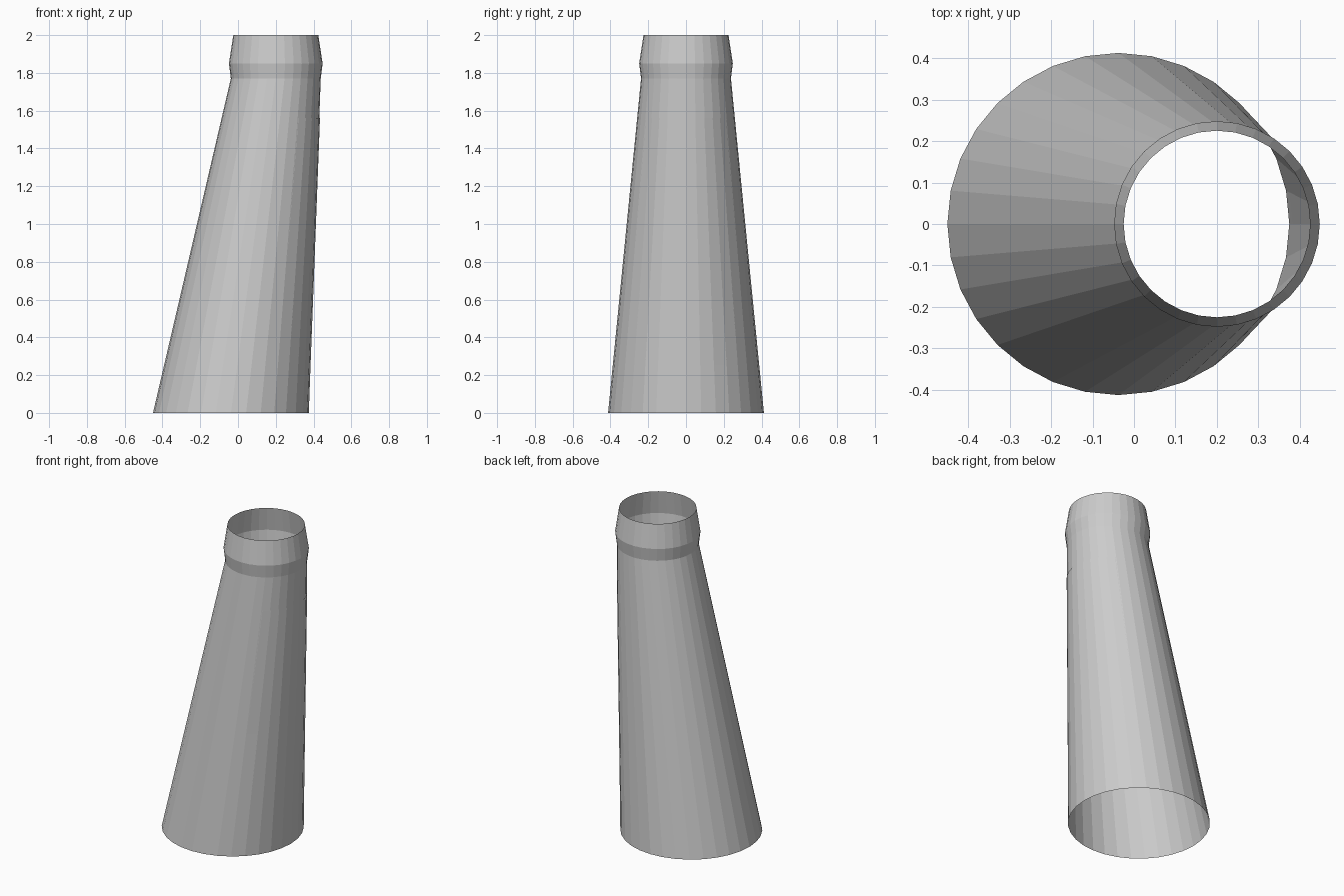
import bpy, bmesh
from math import cos, sin, tau

if "Cube" in bpy.data.objects:
    bpy.data.objects.remove(bpy.data.objects["Cube"])

SIDES = 32


def tube(name, rings):
    """Open tube lofted through horizontal rings given as (centre_x, radius, z)."""
    bm = bmesh.new()
    loops = [[bm.verts.new((cx + r * cos(tau * i / SIDES), r * sin(tau * i / SIDES), z))
              for i in range(SIDES)] for cx, r, z in rings]
    for low, high in zip(loops, loops[1:]):
        for i in range(SIDES):
            j = (i + 1) % SIDES
            bm.faces.new((low[i], low[j], high[j], high[i]))
    mesh = bpy.data.meshes.new(name)
    bm.to_mesh(mesh)
    bm.free()
    obj = bpy.data.objects.new(name, mesh)
    bpy.context.collection.objects.link(obj)
    return obj


# Leaning tapered chimney with a flared collar at the open top
tube("leaning_stack", [
    (-0.0375, 0.4125, 0.0),
    (0.20, 0.238, 1.77),
    (0.20, 0.248, 1.85),
    (0.20, 0.225, 2.0),
])

# Thin inner sleeve that just breaks through on the right side
tube("inner_sleeve", [
    (-0.0375, 0.412, 0.0),
    (0.180, 0.254, 1.56),
])
